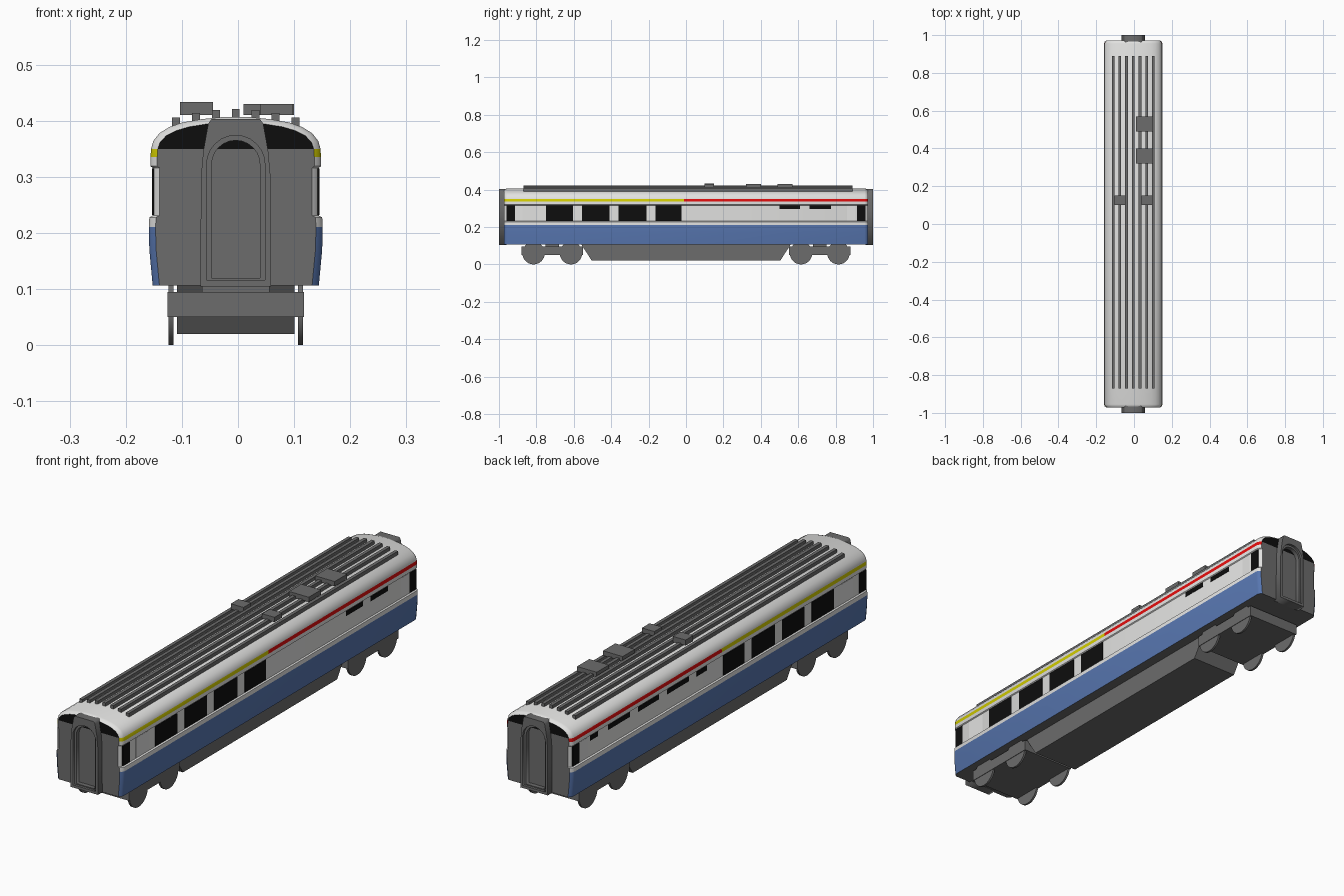
import bpy, bmesh, math

if "Cube" in bpy.data.objects:
    bpy.data.objects.remove(bpy.data.objects["Cube"])

CX = -0.004   # centre line of the coach


def material(name, rgb):
    m = bpy.data.materials.new(name)
    m.diffuse_color = (*rgb, 1)
    m.use_nodes = True
    m.node_tree.nodes["Principled BSDF"].inputs["Base Color"].default_value = m.diffuse_color
    return m


WHITE = material("white paint", (0.76, 0.76, 0.75))
BLUE = material("blue paint", (0.095, 0.18, 0.43))
GREY = material("dark grey", (0.15, 0.15, 0.15))
BLACK = material("black glass", (0.004, 0.004, 0.004))
YELLOW = material("yellow stripe", (0.66, 0.62, 0.0))
RED = material("red stripe", (0.75, 0.004, 0.004))


def finish(name, bm, mats):
    bmesh.ops.recalc_face_normals(bm, faces=bm.faces)
    me = bpy.data.meshes.new(name)
    bm.to_mesh(me)
    bm.free()
    for m in mats:
        me.materials.append(m)
    ob = bpy.data.objects.new(name, me)
    bpy.context.collection.objects.link(ob)
    return ob


def box(name, x0, x1, y0, y1, z0, z1, mat):
    bm = bmesh.new()
    bmesh.ops.create_cube(bm, size=1)
    for v in bm.verts:
        v.co = (x0 if v.co.x < 0 else x1, y0 if v.co.y < 0 else y1, z0 if v.co.z < 0 else z1)
    return finish(name, bm, [mat])


# Coach body: half cross-section lofted along y, ends slightly drawn in
half = [(0.148, 0.106), (0.154, 0.17), (0.155, 0.211), (0.154, 0.228), (0.148, 0.231),
        (0.148, 0.316), (0.152, 0.319), (0.152, 0.335), (0.151, 0.35), (0.147, 0.364),
        (0.136, 0.378), (0.118, 0.389), (0.095, 0.397), (0.06, 0.403), (0.02, 0.407)]
stations = [(-0.972, 0.012), (-0.965, 0.004), (-0.955, 0), (-0.012, 0),
            (0.955, 0), (0.965, 0.004), (0.972, 0.012)]
bm = bmesh.new()
rings = []
for y, inset in stations:
    pts = [(x - inset * min(1, x / 0.1), z - inset * 0.8 * max(0, (z - 0.35) / 0.057))
           for x, z in half]
    rings.append([bm.verts.new((CX + x, y, z)) for x, z in pts] +
                 [bm.verts.new((CX - x, y, z)) for x, z in reversed(pts)])
n = len(rings[0])
for a, b in zip(rings, rings[1:]):
    for i in range(n):
        j = (i + 1) % n
        f = bm.faces.new((a[i], a[j], b[j], b[i]))
        c = f.calc_center_median()
        if i == n - 1:
            f.material_index = 2
        elif c.z < 0.211:
            f.material_index = 1
        elif 0.335 < c.z < 0.35:
            f.material_index = 4 if c.y < -0.012 else 5
for r in (rings[0], rings[-1]):            # end walls, black above the eaves
    for i in range(len(half) - 1):
        f = bm.faces.new((r[i], r[i + 1], r[n - 2 - i], r[n - 1 - i]))
        f.material_index = 3 if f.calc_center_median().z > 0.35 else 2
body = finish("coach_body", bm, [WHITE, BLUE, GREY, BLACK, YELLOW, RED])
bpy.context.view_layer.objects.active = body
body.select_set(True)
bpy.ops.object.shade_smooth_by_angle(angle=math.radians(30))

# Windows and doors as thin plates in the recessed wall band
big = [(-0.748, -0.605), (-0.555, -0.41), (-0.362, -0.21), (-0.162, -0.025)]
ends = [(-0.96, -0.915), (0.915, 0.96)]
slots = {1: [(0.50, 0.61), (0.66, 0.775)],
         -1: [(0.082, 0.147), (0.20, 0.343), (0.395, 0.532), (0.585, 0.728), (0.794, 0.846)]}


def plate(name, side, y0, y1, z0, z1, mat, out=0.1495):
    a, b = CX + side * 0.144, CX + side * out
    box(name, min(a, b), max(a, b), y0, y1, z0, z1, mat)


for side in (1, -1):
    for y0, y1 in big + ends:
        plate("window", side, y0, y1, 0.232, 0.315, BLACK)
    for y0, y1 in slots[side]:
        plate("slot_window", side, y0, y1, 0.295, 0.315, BLACK)
    for y0, y1 in ((-0.875, -0.79), (0.86, 0.905)):
        plate("door_panel", side, y0, y1, 0.232, 0.315, WHITE, 0.1488)


# Gangways: two stacked frames with arched openings
def arch(hw, z0, top):
    return [(-hw, z0), (hw, z0)] + [
        (hw * math.cos(math.pi * k / 12), top - hw + hw * math.sin(math.pi * k / 12))
        for k in range(13)]


outline = [(-0.063, 0.105), (0.063, 0.105), (0.062, 0.30), (0.058, 0.345), (0.049, 0.395),
           (0.043, 0.403), (-0.043, 0.403), (-0.049, 0.395), (-0.058, 0.345), (-0.062, 0.30)]


def frame(name, y0, y1, hole):
    cu = bpy.data.curves.new(name, 'CURVE')
    cu.dimensions = '2D'
    cu.fill_mode = 'BOTH'
    cu.extrude = (y1 - y0) / 2
    for pts in (outline, hole):
        s = cu.splines.new('POLY')
        s.points.add(len(pts) - 1)
        for p, (x, z) in zip(s.points, pts):
            p.co = (x, z, 0, 1)
        s.use_cyclic_u = True
    cu.materials.append(GREY)
    ob = bpy.data.objects.new(name, cu)
    ob.location = (CX, (y0 + y1) / 2, 0)
    ob.rotation_euler = (math.pi / 2, 0, 0)
    bpy.context.collection.objects.link(ob)
    bpy.ops.object.select_all(action='DESELECT')
    bpy.context.view_layer.objects.active = ob
    ob.select_set(True)
    bpy.ops.object.convert(target='MESH')


wide, narrow = arch(0.052, 0.116, 0.374), arch(0.043, 0.12, 0.365)
frame("front_gangway_outer", -1.0, -0.99, wide)
frame("front_gangway_inner", -0.99, -0.96, narrow)
frame("rear_gangway_outer", 0.99, 1.0, wide)
frame("rear_gangway_inner", 0.96, 0.99, narrow)

# Roof ribs and equipment boxes
for k in range(-3, 4):
    x = CX + k * 0.0355
    top = (0.421, 0.419, 0.414, 0.406)[abs(k)]
    box("roof_rib", x - 0.007, x + 0.007, -0.87, 0.89, top - 0.025, top, GREY)
for x0, x1, y0, y1, top in ((0.01, 0.10, 0.32, 0.40, 0.43), (0.01, 0.10, 0.49, 0.57, 0.43),
                            (-0.103, -0.045, 0.10, 0.15, 0.433), (0.04, 0.097, 0.10, 0.15, 0.43)):
    box("roof_box", x0, x1, y0, y1, 0.41, top, GREY)

# Underfloor equipment skirt with sloped ends
skirt = box("underfloor_skirt", CX - 0.105, CX + 0.105, -0.56, 0.56, 0.02, 0.107, GREY)
for v in skirt.data.vertices:
    if v.co.z < 0.05:
        v.co.y *= 0.9

# Bogies with pivots and wheels
for s in (-1, 1):
    yc = s * 0.715
    box("bogie_frame", CX - 0.122, CX + 0.122, yc - 0.165, yc + 0.165, 0.05, 0.095, GREY)
    box("bogie_pivot", CX - 0.06, CX + 0.06, yc - 0.035, yc + 0.035, 0.09, 0.108, GREY)
    for dy in (-0.1, 0.1):
        for sx in (-1, 1):
            bpy.ops.mesh.primitive_cylinder_add(
                vertices=32, radius=0.06, depth=0.009,
                location=(CX + sx * 0.1155, yc + dy, 0.06), rotation=(0, math.pi / 2, 0))
            w = bpy.context.object
            w.name = "wheel"
            w.data.materials.append(GREY)
            bpy.ops.object.shade_smooth_by_angle()
